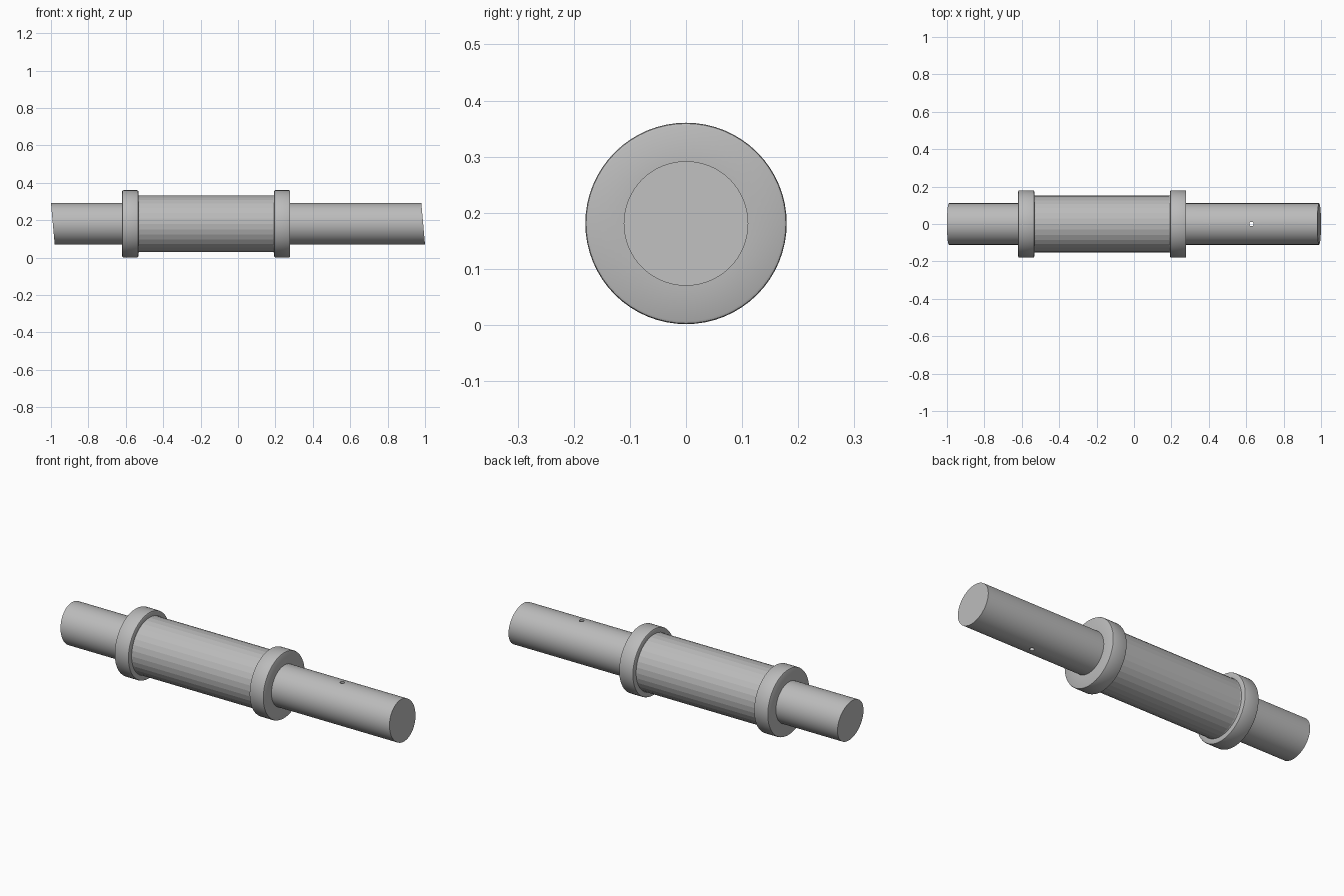
import bpy
import bmesh
from math import cos, sin, pi, radians
from mathutils import Matrix

cube = bpy.data.objects.get("Cube")
if cube:
    bpy.data.objects.remove(cube, do_unlink=True)

AXIS_Z = 0.181

grey = bpy.data.materials.new("plain grey")
grey.use_nodes = True
colour = (0.5, 0.5, 0.5, 1)
grey.diffuse_color = colour
grey.node_tree.nodes["Principled BSDF"].inputs["Base Color"].default_value = colour


def turned(name, profile, sides, slant=0.0, closed=False, smooth=True):
    """Revolve (x, radius) points about the long axis; slant tilts the ends."""
    bm = bmesh.new()
    rings = []
    for x, r in profile:
        ring = []
        for i in range(sides):
            a = 2 * pi * i / sides
            ring.append(bm.verts.new((x - slant * cos(a), r * sin(a), AXIS_Z + r * cos(a))))
        rings.append(ring)
    pairs = list(zip(rings, rings[1:]))
    if closed:
        pairs.append((rings[-1], rings[0]))
    else:
        bm.faces.new(rings[0])
        bm.faces.new(rings[-1])
    for a, b in pairs:
        for i in range(sides):
            j = (i + 1) % sides
            bm.faces.new((a[i], a[j], b[j], b[i]))
    bmesh.ops.recalc_face_normals(bm, faces=bm.faces)
    mesh = bpy.data.meshes.new(name)
    bm.to_mesh(mesh)
    bm.free()
    mesh.materials.append(grey)
    obj = bpy.data.objects.new(name, mesh)
    bpy.context.collection.objects.link(obj)
    if smooth:
        smooth_sides(obj)
    return obj


def smooth_sides(obj):
    bpy.ops.object.select_all(action="DESELECT")
    obj.select_set(True)
    bpy.context.view_layer.objects.active = obj
    bpy.ops.object.shade_smooth_by_angle(angle=radians(30))


# Shaft with parallel slanted ends
shaft = turned("shaft", [(-0.99, 0.111), (0.99, 0.111)], 64, slant=0.01, smooth=False)

# Vertical pin hole through the long end of the shaft
bm = bmesh.new()
bmesh.ops.create_cone(bm, cap_ends=True, segments=16, radius1=0.012, radius2=0.012,
                      depth=0.5, matrix=Matrix.Translation((0.628, 0, AXIS_Z)))
mesh = bpy.data.meshes.new("pin_hole_cutter")
bm.to_mesh(mesh)
bm.free()
mesh.materials.append(grey)
cutter = bpy.data.objects.new("pin_hole_cutter", mesh)
bpy.context.collection.objects.link(cutter)
cut = shaft.modifiers.new("pin hole", "BOOLEAN")
cut.operation = "DIFFERENCE"
cut.solver = "EXACT"
cut.object = cutter
bpy.ops.object.select_all(action="DESELECT")
shaft.select_set(True)
bpy.context.view_layer.objects.active = shaft
bpy.ops.object.modifier_apply(modifier=cut.name)
bpy.data.objects.remove(cutter, do_unlink=True)
smooth_sides(shaft)

# Faceted sleeve around the middle
turned("sleeve", [(-0.57, 0.152), (0.23, 0.152)], 32, smooth=False)

# Collars at both ends of the sleeve, with a small inner lip against it
MIDDLE = -0.17
for name, side in (("right_collar", -1), ("left_collar", 1)):
    section = [(0.363, 0.153), (0.363, 0.174), (0.365, 0.178), (0.369, 0.1795),
               (0.443, 0.1795), (0.447, 0.178), (0.449, 0.174), (0.449, 0.108),
               (0.4, 0.108), (0.4, 0.148), (0.355, 0.151)]
    turned(name, [(MIDDLE + side * x, r) for x, r in section], 64, closed=True)
